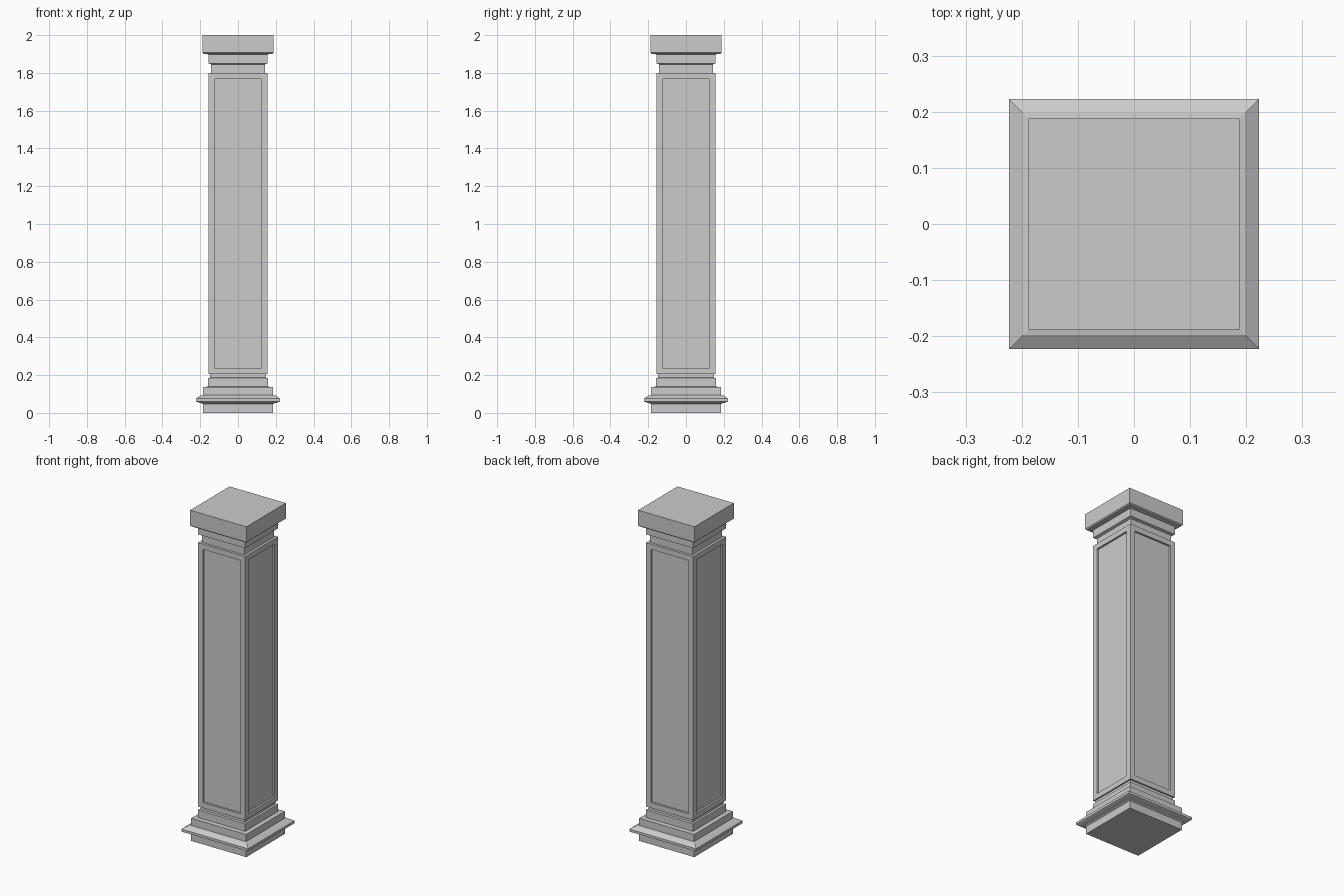
import bpy, bmesh

if "Cube" in bpy.data.objects:
    bpy.data.objects.remove(bpy.data.objects["Cube"])


def square_stack(name, profile, cap_bottom=False, cap_top=False, panels=None):
    """Skin square rings given as (half width, z); optionally recess the side panels."""
    bm = bmesh.new()
    rings = [[bm.verts.new((sx * h, sy * h, z))
              for sx, sy in ((-1, -1), (1, -1), (1, 1), (-1, 1))]
             for h, z in profile]
    for a, b in zip(rings, rings[1:]):
        for i in range(4):
            j = (i + 1) % 4
            bm.faces.new((a[i], a[j], b[j], b[i]))
    if cap_bottom:
        bm.faces.new(rings[0][::-1])
    if cap_top:
        bm.faces.new(rings[-1])
    bm.normal_update()
    if panels:
        border, depth = panels
        sides = [f for f in bm.faces
                 if abs(f.normal.z) < 0.1 and f.calc_area() > 0.3]
        bmesh.ops.inset_individual(bm, faces=sides, thickness=border, use_even_offset=True)
        # straight-walled recess
        for f in sides:
            n = f.normal.copy()
            new = bmesh.ops.extrude_discrete_faces(bm, faces=[f])["faces"][0]
            bmesh.ops.translate(bm, vec=-n * depth, verts=new.verts)
    mesh = bpy.data.meshes.new(name)
    bm.to_mesh(mesh)
    bm.free()
    obj = bpy.data.objects.new(name, mesh)
    bpy.context.collection.objects.link(obj)
    return obj


# Stepped base with flared moulding
square_stack("base", [
    (0.184, 0), (0.184, 0.046), (0.19, 0.05), (0.212, 0.056), (0.223, 0.061),
    (0.223, 0.076), (0.198, 0.092), (0.184, 0.094),
    (0.184, 0.137), (0.158, 0.139), (0.158, 0.184),
    (0.148, 0.187), (0.148, 0.205)], cap_bottom=True)

# Shaft with four recessed panels
square_stack("shaft", [
    (0.148, 0.205), (0.157, 0.205), (0.157, 1.80), (0.142, 1.80)],
    panels=(0.032, 0.012))

# Capital: neck, collar and top block
square_stack("capital", [
    (0.142, 1.80), (0.142, 1.845), (0.157, 1.85), (0.157, 1.898),
    (0.182, 1.901), (0.188, 1.907), (0.188, 2.0)], cap_top=True)
